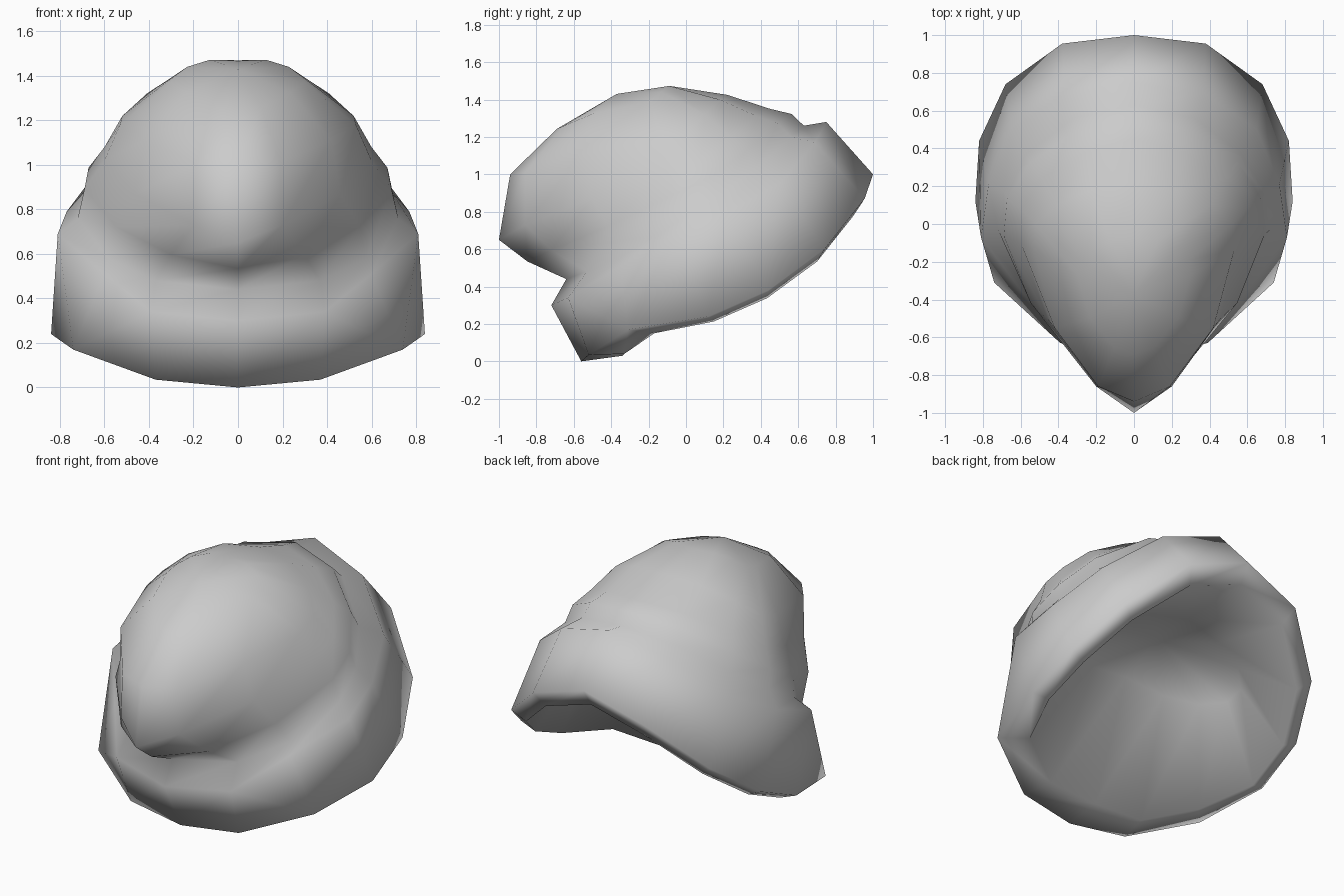
import bpy, bmesh, math
from mathutils import Vector as V

if "Cube" in bpy.data.objects:
    bpy.data.objects.remove(bpy.data.objects["Cube"])


def half(xs, ys, zs):
    # Half loop from front centre, round the right side, to back centre
    return [V(p) for p in zip(xs, ys, zs)]


def full(row):
    # Mirror a half loop into a closed ring
    return row + [V((-p.x, p.y, p.z)) for p in row[-2:0:-1]]


# Turned-up brim: lower edge, upper edge, and crease against the crown
hem = half([0, .37, .74, .84, .82, .68, .38, 0],
           [-.56, -.52, -.31, .12, .44, .74, .955, 1],
           [0, .035, .17, .24, .38, .60, .87, 1])
fold = half([0, .39, .60, .81, .77, .65, .37, 0],
            [-.72, -.63, -.35, -.07, .21, .50, .69, .75],
            [.30, .34, .51, .69, .79, .95, 1.17, 1.28])
crease = half([0, .37, .58, .72, .69, .57, .32, 0],
              [-.64, -.53, -.31, -.03, .17, .37, .56, .63],
              [.44, .48, .58, .76, .88, 1.03, 1.20, 1.26])

# Crown: pointed, overhanging front and rounded back
belly = half([0, .20, .46, .60, .60, .49, .27, 0],
             [-1, -.86, -.50, -.10, .08, .24, .38, .45],
             [.65, .73, .87, 1.02, 1.08, 1.20, 1.31, 1.35])
shoulder = half([0, .19, .42, .53, .52, .41, .23, 0],
                [-.94, -.86, -.55, -.14, 0, .10, .18, .22],
                [1.0, 1.01, 1.11, 1.18, 1.22, 1.32, 1.40, 1.425])
tip = V((0, -.37, 1.43))
heart = V((0, -.15, .8))


def between(a, b, bulge):
    m = (a + b) / 2
    d = (m - heart).normalized() * bulge
    return V((m.x + d.x if m.x else 0, m.y + d.y, m.z + d.z))


lower = [between(a, b, .03) for a, b in zip(crease, belly)]
upper = [between(a, tip, .045 + .06 * a.x) for a in shoulder]
upper[-1].z = 1.47

# Inner lip of the brim, set in from the hem
mid = V((0, .2, .45))
lip = [mid + (p - mid) * .89 + V((0, .02, -.05)) for p in hem]
lip[:3] = half([0, .33, .62], [-.34, -.33, -.17], [.03, .04, .15])

# Shallow head cavity: rim of its ceiling, seen from below
lining = [V((.58 * math.sin(a), .2 - .27 * math.cos(a), .80 - .07 * math.cos(a)
             - .10 * math.sin(a))) for a in (math.pi * k / 7 for k in range(8))]
lining[0].x = lining[-1].x = 0

bm = bmesh.new()
rings = [[bm.verts.new(p) for p in full(r)]
         for r in (lining, lip, hem, fold, crease, lower, belly, shoulder, upper)]
n = len(rings[0])

for a, b in zip(rings, rings[1:]):
    for i in range(n):
        j = (i + 1) % n
        bm.faces.new((a[i], a[j], b[j], b[i]))

# Pleat at each front corner: cut the brim faces towards the corner
for corner, sides in ((2, (1, 3)), (n - 2, (n - 1, n - 3))):
    for s in sides:
        bmesh.ops.connect_verts(bm, verts=[rings[2][corner], rings[3][s]])

# Close the crown top and the cavity with fans
for ring, centre in ((rings[-1], tip), (rings[0], V((0, .2, .86)))):
    c = bm.verts.new(centre)
    for i in range(n):
        bm.faces.new((ring[i], ring[(i + 1) % n], c))

bmesh.ops.recalc_face_normals(bm, faces=bm.faces)

me = bpy.data.meshes.new("cap")
bm.to_mesh(me)
bm.free()
cap = bpy.data.objects.new("cap", me)
bpy.context.collection.objects.link(cap)
bpy.context.view_layer.objects.active = cap
cap.select_set(True)
bpy.ops.object.shade_smooth_by_angle(angle=math.pi)
